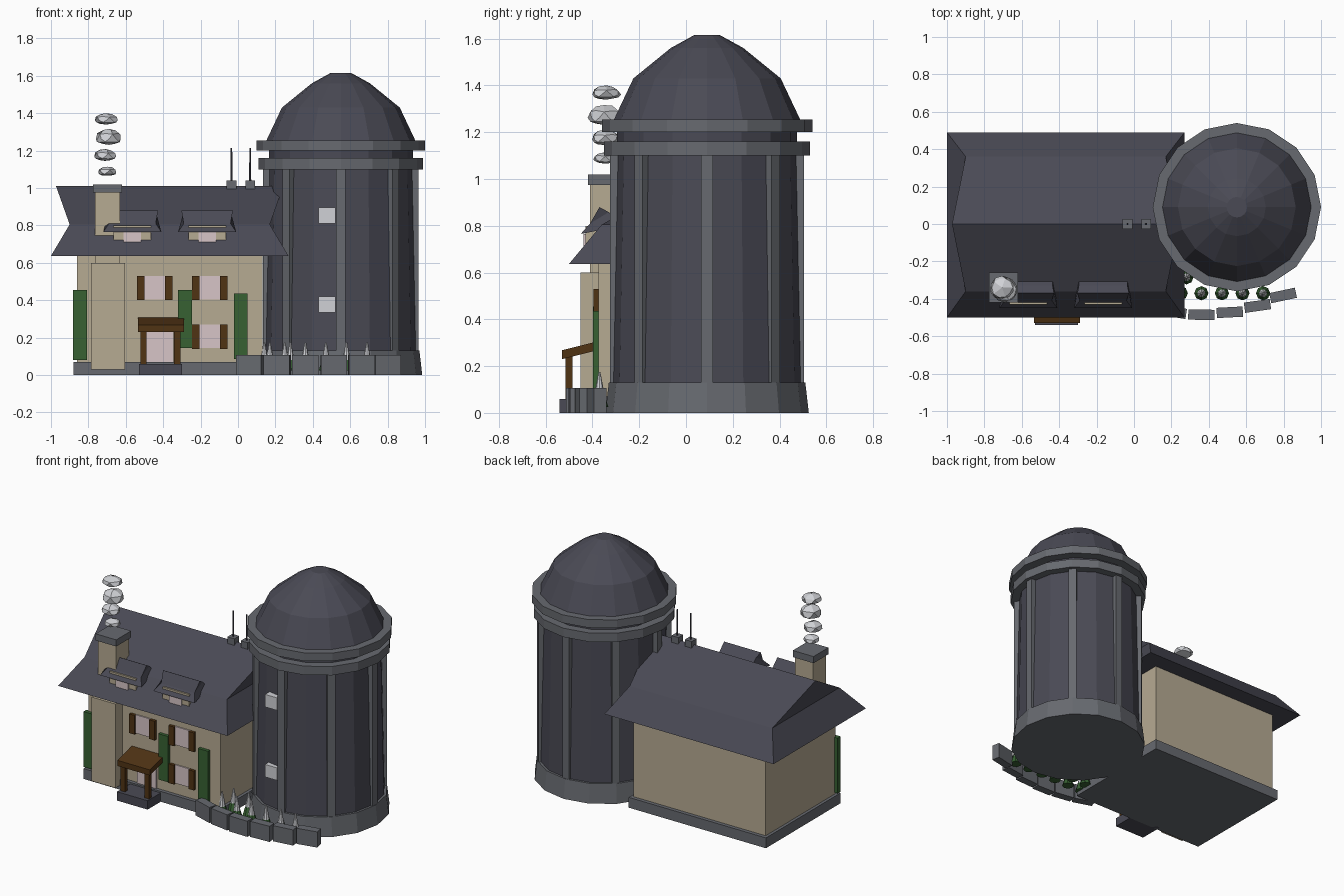
import bpy, bmesh, math, random
from mathutils import Matrix, Vector

old = bpy.data.objects.get("Cube")
if old:
    bpy.data.objects.remove(old)
random.seed(4)


def material(name, r, g, b):
    m = bpy.data.materials.new(name)
    m.use_nodes = True
    m.diffuse_color = (r, g, b, 1)
    m.node_tree.nodes["Principled BSDF"].inputs["Base Color"].default_value = (r, g, b, 1)
    return m


SLATE = material("dark slate", .068, .068, .09)
STONE = material("grey stone", .135, .143, .16)
TAN = material("tan plaster", .47, .405, .29)
PINK = material("pale pink glass", .68, .56, .57)
BROWN = material("brown wood", .08, .033, .007)
GREEN = material("leaf green", .038, .12, .032)
WHITE = material("pale grey", .63, .64, .67)


def finish(name, bm, mat):
    bmesh.ops.recalc_face_normals(bm, faces=bm.faces)
    mesh = bpy.data.meshes.new(name)
    bm.to_mesh(mesh)
    bm.free()
    mesh.materials.append(mat)
    ob = bpy.data.objects.new(name, mesh)
    bpy.context.collection.objects.link(ob)
    return ob


def box(name, mat, x, y, z, shear=0):
    """Box from (min, max) ranges; shear lifts z along y."""
    bm = bmesh.new()
    bmesh.ops.create_cube(bm, size=1)
    for v in bm.verts:
        v.co = Vector([r[0] + (c + .5) * (r[1] - r[0]) for r, c in zip((x, y, z), v.co)])
        v.co.z += shear * (v.co.y - y[0])
    return finish(name, bm, mat)


def turned_box(name, mat, centre, size, angle):
    bm = bmesh.new()
    bmesh.ops.create_cube(bm, size=1)
    bm.transform(Matrix.Translation(centre) @ Matrix.Rotation(angle, 4, 'Z')
                 @ Matrix.Diagonal((*size, 1)))
    return finish(name, bm, mat)


def lathe(name, mat, x, y, profile, sides):
    """Closed solid from (radius, z) rings."""
    bm = bmesh.new()
    rings = [[bm.verts.new((x + r * math.cos(math.tau * i / sides),
                            y + r * math.sin(math.tau * i / sides), z))
              for i in range(sides)] for r, z in profile]
    for a, b in zip(rings, rings[1:]):
        for i in range(sides):
            j = (i + 1) % sides
            bm.faces.new((a[i], a[j], b[j], b[i]))
    bm.faces.new(rings[0])
    bm.faces.new(rings[-1])
    return finish(name, bm, mat)


def roof(name, cx, rows):
    """Pinched-end roof from five (y, z, half length) rows, front to back."""
    bm = bmesh.new()
    ends = [[bm.verts.new((cx + s * h, y, z)) for y, z, h in rows] for s in (-1, 1)]
    a, b = ends
    for i in range(5):
        j = (i + 1) % 5
        bm.faces.new((a[i], a[j], b[j], b[i]))
    for e in ends:
        bm.faces.new((e[0], e[1], e[3], e[4]))
        bm.faces.new((e[1], e[2], e[3]))
    return finish(name, bm, SLATE)


# Tower
TX, TY = .55, .09
lathe("tower_base", STONE, TX, TY, [(.435, 0), (.42, .13)], 16)
lathe("tower_wall", SLATE, TX, TY, [(.405, .12), (.385, 1.12)], 16)
lathe("tower_lower_ring", STONE, TX, TY, [(.44, 1.1), (.44, 1.16)], 16)
lathe("tower_neck", SLATE, TX, TY, [(.385, 1.15), (.385, 1.21)], 16)
lathe("tower_upper_ring", STONE, TX, TY, [(.45, 1.2), (.45, 1.255)], 16)
lathe("tower_dome", SLATE, TX, TY,
      [(.4, 1.25), (.315, 1.43), (.155, 1.56), (.055, 1.615)], 16)
for i in range(8):
    t = math.tau * i / 8
    turned_box("tower_column", STONE,
               (TX + .39 * math.cos(t), TY + .39 * math.sin(t), .615),
               (.05, .05, .98), t)
for z in (.335, .81):
    box("tower_window", WHITE, (.43, .52), (-.325, -.25), (z, z + .085))

# House body and main roof
box("house_foundation", STONE, (-.88, .15), (-.4, .4), (0, .07))
box("house_wall", TAN, (-.86, .13), (-.375, .375), (.06, .65))
roof("house_roof", -.365, [(-.5, .637, .635), (-.36, .805, .535), (0, 1.01, .608),
                           (.36, .805, .535), (.49, .637, .635)])

# Chimney, cap and smoke
box("chimney_lower", TAN, (-.785, -.605), (-.45, -.36), (.03, .6))
box("chimney_upper", TAN, (-.765, -.63), (-.41, -.27), (.6, .985))
box("chimney_cap", STONE, (-.775, -.62), (-.42, -.26), (.975, 1.02))
for x, y, z, r, h in ((-.7, -.345, 1.065, .05, .05), (-.71, -.345, 1.145, .06, .065),
                      (-.69, -.35, 1.23, .07, .09), (-.705, -.34, 1.34, .062, .06)):
    bm = bmesh.new()
    bmesh.ops.create_icosphere(bm, subdivisions=1, radius=1)
    bmesh.ops.subdivide_edges(bm, edges=bm.edges, cuts=1)
    for v in bm.verts:
        v.co = v.co.normalized() * random.uniform(.93, 1.05)
        v.co.z = .35 + v.co.z * (.65 if v.co.z > 0 else .35)
    bm.transform(Matrix.Translation((x, y, z)) @ Matrix.Diagonal((r, r, h, 1)))
    finish("smoke_puff", bm, WHITE)

# Dormers
for cx in (-.565, -.165):
    roof("dormer_roof", cx, [(-.45, .765, .155), (-.41, .81, .125), (-.37, .88, .138),
                             (-.33, .858, .13), (-.27, .8, .13)])
    box("dormer_wall", TAN, (cx - .1, cx + .1), (-.43, -.3), (.7, .8))
    box("dormer_window", PINK, (cx - .047, cx + .047), (-.438, -.42), (.705, .765))

# Antennas on the ridge
for x in (-.035, .065):
    box("antenna_foot", STONE, (x - .026, x + .026), (-.026, .026), (.99, 1.04))
    lathe("antenna_rod", SLATE, x, 0, [(.006, 1.03), (.004, 1.215)], 6)

# Windows with shutters
for x, w, z in ((-.445, .055, .4), (-.15, .055, .4), (-.15, .055, .14)):
    box("window_pane", PINK, (x - w, x + w), (-.383, -.37), (z + .005, z + .13))
    for s in (-1, 1):
        c = x + s * .075
        box("window_shutter", BROWN, (c - .02, c + .02), (-.395, -.37), (z, z + .13))

# Ivy panels
for x, z0, z1 in ((-.845, .08, .455), (-.283, .145, .455), (.015, .085, .435)):
    box("ivy_panel", GREEN, (x - .037, x + .037), (-.397, -.365), (z0, z1))

# Door with porch
box("door", PINK, (-.49, -.345), (-.384, -.37), (.06, .23))
box("door_step", SLATE, (-.53, -.3), (-.54, -.37), (0, .06))
box("porch_roof", BROWN, (-.535, -.29), (-.53, -.37), (.23, .268), .25)
for x in (-.505, -.325):
    box("porch_post", BROWN, (x - .017, x + .017), (-.515, -.485), (.055, .25))

# Curved garden wall
for x, y, a in ((.065, -.435, -18), (.21, -.47, -9), (.36, -.485, -1),
                (.512, -.472, 3), (.66, -.438, 8), (.797, -.382, 12)):
    turned_box("garden_wall_block", STONE, (x, y, .053), (.14, .055, .106), math.radians(a))

# Plants: leafy base with pale spike
spots = [(.14 + .11 * i, -.37) for i in range(6)] + [(.17, -.29), (.28, -.285)]
for x, y in spots:
    lathe("plant_leaves", GREEN, x, y, [(.038, .025), (.022, .08)], 8)
    lathe("plant_spike", WHITE, x, y, [(.022, .078), (.004, .175)], 8)
